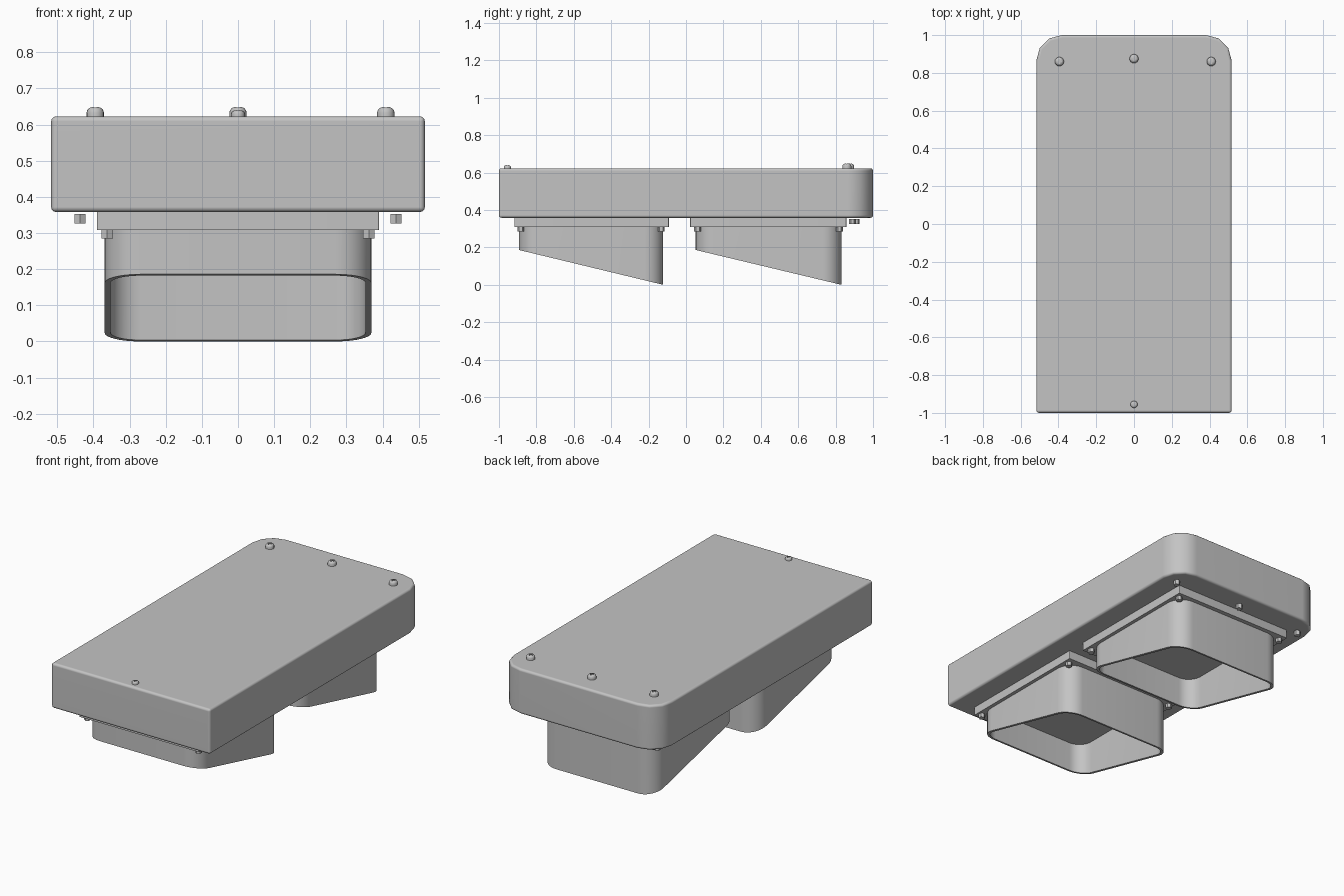
import bpy, bmesh, math
from mathutils import Matrix

cube = bpy.data.objects.get("Cube")
if cube:
    bpy.data.objects.remove(cube, do_unlink=True)

grey = bpy.data.materials.new("light grey")
grey.use_nodes = True
COLOUR = (0.55, 0.55, 0.55, 1)
grey.diffuse_color = COLOUR
grey.node_tree.nodes["Principled BSDF"].inputs["Base Color"].default_value = COLOUR


def finish(bm, name, smooth=True):
    bmesh.ops.recalc_face_normals(bm, faces=bm.faces)
    mesh = bpy.data.meshes.new(name)
    bm.to_mesh(mesh)
    bm.free()
    mesh.materials.append(grey)
    obj = bpy.data.objects.new(name, mesh)
    bpy.context.collection.objects.link(obj)
    if smooth:
        bpy.ops.object.select_all(action='DESELECT')
        obj.select_set(True)
        bpy.context.view_layer.objects.active = obj
        bpy.ops.object.shade_smooth_by_angle(angle=math.radians(35))
    return obj


def rounded_outline(x, y0, y1, front_r, back_r, steps):
    """Counter-clockwise outline; a zero radius gives a sharp corner."""
    points = []
    corners = ((1, y1, -1, back_r), (-1, y1, -1, back_r),
               (-1, y0, 1, front_r), (1, y0, 1, front_r))
    for i, (side, y, inward, r) in enumerate(corners):
        cx, cy = side * (x - r), y + inward * r
        for k in range(steps + 1 if r else 1):
            a = math.pi / 2 * (i + k / steps)
            points.append((cx + r * math.cos(a), cy + r * math.sin(a)))
    return points


def slab(name, outline, z0, z1, bevel):
    bm = bmesh.new()
    base = bm.faces.new([bm.verts.new((x, y, z0)) for x, y in outline])
    top = bmesh.ops.extrude_face_region(bm, geom=[base])["geom"]
    bmesh.ops.translate(bm, vec=(0, 0, z1 - z0),
                        verts=[v for v in top if isinstance(v, bmesh.types.BMVert)])
    edges = [e for e in bm.edges if e.calc_face_angle(0) > math.radians(60)]
    bmesh.ops.bevel(bm, geom=edges, offset=bevel, segments=3, profile=0.5, affect='EDGES')
    obj = finish(bm, name)
    # Keep the large faces evenly shaded
    obj.modifiers.new("even shading", 'WEIGHTED_NORMAL').keep_sharp = True


def bridge(bm, a, b):
    for i in range(len(a)):
        j = (i + 1) % len(a)
        bm.faces.new((a[i], a[j], b[j], b[i]))


def tube(name, outer, inner, bottom, top):
    """Open sleeve between two outlines; bottom gives the lower edge height at y."""
    bm = bmesh.new()
    rings = [[bm.verts.new((x, y, bottom(y) if low else top)) for x, y in pts]
             for pts, low in ((outer, False), (outer, True), (inner, True), (inner, False))]
    for i in range(4):
        bridge(bm, rings[i], rings[(i + 1) % 4])
    finish(bm, name)


def hex_nut(name, x, y, z0, z1, r=0.018):
    bm = bmesh.new()
    bmesh.ops.create_cone(bm, cap_ends=True, segments=6, radius1=r, radius2=r, depth=z1 - z0,
                          matrix=Matrix.Translation((x, y, (z0 + z1) / 2)))
    finish(bm, name, smooth=False)


def dome_screw(name, x, y, z, r, h):
    """Domed head with a cross recess."""
    bm = bmesh.new()
    profile = ((1, -0.2), (1, 0.4), (0.92, 0.65), (0.75, 0.85), (0.5, 0.96), (0.25, 1))
    rings = [[bm.verts.new((x + r * s * math.cos(k * math.pi / 8),
                            y + r * s * math.sin(k * math.pi / 8), z + h * t))
              for k in range(16)] for s, t in profile]
    for a, b in zip(rings, rings[1:]):
        bridge(bm, a, b)
    bm.faces.new(rings[0])
    bm.faces.new(rings[-1])
    head = finish(bm, name)
    for sx, sy in ((1.1, 0.3), (0.3, 1.1)):
        bm = bmesh.new()
        bmesh.ops.create_cube(bm, size=1, matrix=Matrix.Translation((x, y, z + h))
                              @ Matrix.Diagonal((r * sx, r * sy, h * 0.5, 1)))
        cutter = finish(bm, name + "_recess_cutter", smooth=False)
        cutter.hide_render = True
        mod = head.modifiers.new("recess", 'BOOLEAN')
        mod.operation = 'DIFFERENCE'
        mod.solver = 'EXACT'
        mod.object = cutter
        # Bake the recess, then drop the helper
        bpy.context.view_layer.objects.active = head
        bpy.ops.object.modifier_apply(modifier=mod.name)
        bpy.data.objects.remove(cutter, do_unlink=True)


# Main housing, rounded at the back corners
BASE, LID = 0.358, 0.623
slab("housing", rounded_outline(0.517, -1, 1, 0, 0.135, 3), BASE, LID, 0.014)

# Two flanged ducts, open up to the housing, with nuts at the corners
WALL, STEPS = 0.016, 10
for label, f0, f1, d0, d1 in (("front", -0.918, -0.092, -0.893, -0.122),
                              ("back", 0.022, 0.857, 0.052, 0.831)):
    outer = rounded_outline(0.369, d0, d1, 0.1, 0.1, STEPS)
    inner = rounded_outline(0.369 - WALL, d0 + WALL, d1 - WALL, 0.085, 0.085, STEPS)
    rim = rounded_outline(0.39, f0, f1, 0.004, 0.004, STEPS)
    seat = rounded_outline(0.361, d0 + WALL / 2, d1 - WALL / 2, 0.092, 0.092, STEPS)
    tube(label + "_flange", rim, seat, lambda y: 0.308, BASE + 0.002)
    tube(label + "_duct", outer, inner,
         lambda y: 0.186 * (d1 - y) / (d1 - d0), BASE + 0.002)
    for side, sx in (("right", -1), ("left", 1)):
        for end, y in (("front", d0 + 0.01), ("back", d1 - 0.01)):
            hex_nut(f"{label}_duct_nut_{end}_{side}", sx * 0.362, y, 0.285, 0.31)

# Screws on the lid and nuts beneath them
for label, x, y in (("right", -0.395, 0.86), ("middle", 0, 0.875), ("left", 0.409, 0.86)):
    dome_screw("lid_screw_" + label, x, y, LID, 0.024, 0.026)
for label, x, y in (("right", -0.437, 0.89), ("middle", 0, 0.91), ("left", 0.437, 0.89)):
    hex_nut("housing_nut_" + label, x, y, 0.326, 0.353)
dome_screw("lid_screw_front", 0, -0.955, LID, 0.019, 0.017)
